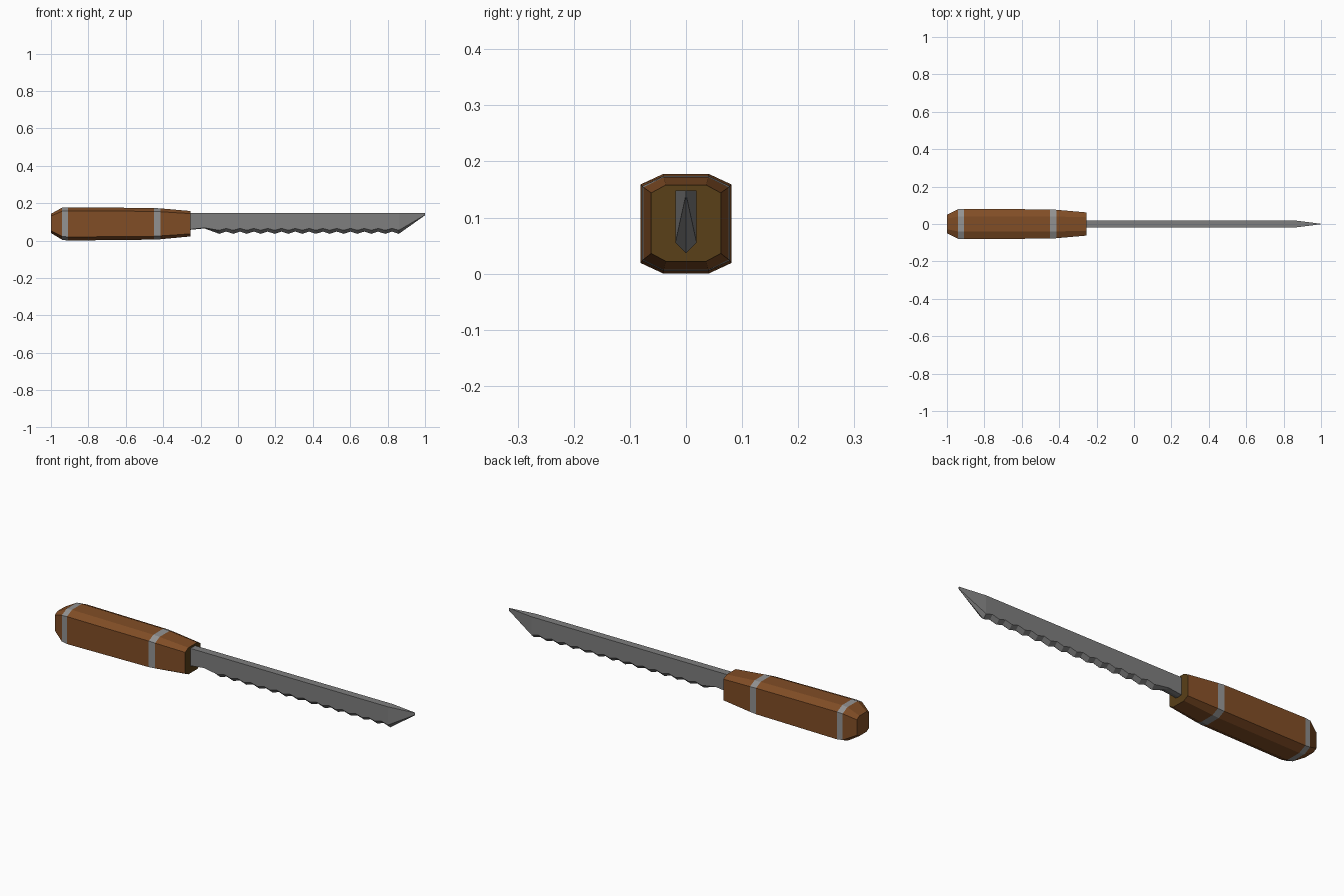
import bpy, bmesh

if "Cube" in bpy.data.objects:
    bpy.data.objects.remove(bpy.data.objects["Cube"])


def material(name, rgb):
    m = bpy.data.materials.new(name)
    m.diffuse_color = (*rgb, 1)
    m.use_nodes = True
    m.node_tree.nodes["Principled BSDF"].inputs["Base Color"].default_value = m.diffuse_color
    return m


brown = material("wood brown", (0.22, 0.075, 0.019))
silver = material("band grey", (0.29, 0.29, 0.29))
dark = material("dark wood end", (0.10, 0.050, 0.009))
steel = material("blade steel", (0.21, 0.21, 0.21))


def loft(name, sections, mats, span_mat=lambda i: 0, end_mat=0):
    """Skin a list of closed cross-sections running along x and cap both ends."""
    bm = bmesh.new()
    rings = [[bm.verts.new(p) for p in s] for s in sections]
    n = len(rings[0])
    for i, (a, b) in enumerate(zip(rings, rings[1:])):
        for j in range(n):
            k = (j + 1) % n
            bm.faces.new((a[j], a[k], b[k], b[j])).material_index = span_mat(i)
    bm.faces.new(rings[0])
    bm.faces.new(rings[-1]).material_index = end_mat
    bmesh.ops.recalc_face_normals(bm, faces=bm.faces)
    me = bpy.data.meshes.new(name)
    bm.to_mesh(me)
    bm.free()
    for m in mats:
        me.materials.append(m)
    ob = bpy.data.objects.new(name, me)
    bpy.context.collection.objects.link(ob)
    return ob


def octagon(x, w, flat, z0, z1, chamfer):
    half = [(flat, z1), (w, z1 - chamfer), (w, z0 + chamfer), (flat, z0)]
    return [(x, y, z) for y, z in half] + [(x, -y, z) for y, z in reversed(half)]


# Handle: chamfered grip with two inlaid grey bands and a dark front end
handle = [
    octagon(-1.00, 0.050, 0.028, 0.040, 0.143, 0.012),
    octagon(-0.94, 0.079, 0.040, 0.004, 0.176, 0.019),
    octagon(-0.91, 0.081, 0.040, 0.000, 0.178, 0.019),
    octagon(-0.45, 0.078, 0.040, 0.005, 0.174, 0.018),
    octagon(-0.415, 0.076, 0.040, 0.007, 0.172, 0.018),
    octagon(-0.255, 0.062, 0.036, 0.022, 0.158, 0.014),
]
loft("handle", handle, [brown, silver, dark],
     lambda i: 1 if i in (1, 3) else 0, end_mat=2)


def blade_section(x, w, top, bevel, edge):
    return [(x, w, top), (x, w, bevel), (x, 0, edge), (x, -w, bevel), (x, -w, top)]


# Blade: plain neck, serrated ground edge, tapered tip
T, TOP = 0.019, 0.148
blade = [blade_section(-0.27, T, TOP, 0.058, 0.056),
         blade_section(-0.18, T, TOP, 0.068, 0.065)]
teeth, start, end = 13, -0.10, 0.86
pitch = (end - start) / teeth
for i in range(teeth):
    x = start + i * pitch
    blade.append(blade_section(x, T, TOP, 0.055, 0.036))
    blade.append(blade_section(x + pitch * 0.5, T, TOP, 0.065, 0.048))
blade.append(blade_section(end, T, TOP, 0.055, 0.036))
blade.append(blade_section(1.0, 0.001, TOP, 0.137, 0.135))
loft("blade", blade, [steel])
